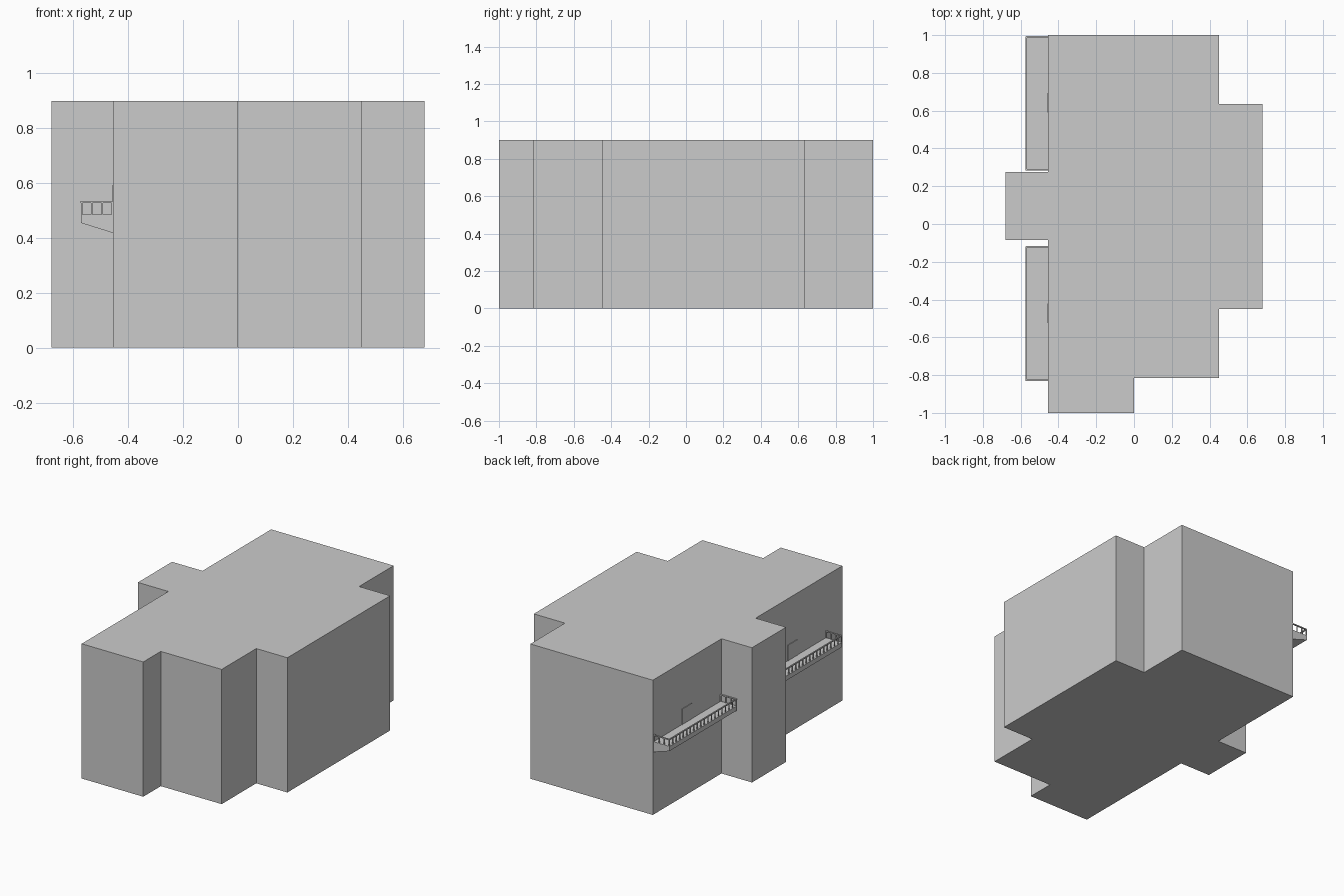
import bpy, bmesh

if "Cube" in bpy.data.objects:
    bpy.data.objects.remove(bpy.data.objects["Cube"])

WALL_X = -0.455      # main left wall
EDGE_X = -0.573      # outer edge of balconies
DECK_Z, RAIL_Z = 0.486, 0.533
HEIGHT, ROOF = 0.9, 0.02

FOOTPRINT = [(-0.455, -1), (0, -1), (0, -0.815), (0.45, -0.815), (0.45, -0.45),
             (0.68, -0.45), (0.68, 0.635), (0.45, 0.635), (0.45, 1), (-0.455, 1),
             (-0.455, 0.275), (-0.68, 0.275), (-0.68, -0.085), (-0.455, -0.085)]


def finish(name, bm):
    bmesh.ops.recalc_face_normals(bm, faces=bm.faces)
    mesh = bpy.data.meshes.new(name)
    bm.to_mesh(mesh)
    bm.free()
    obj = bpy.data.objects.new(name, mesh)
    bpy.context.collection.objects.link(obj)
    return obj


def prism(name, points, offset):
    """Extrude a closed 3D outline along an offset vector."""
    bm = bmesh.new()
    face = bm.faces.new([bm.verts.new(p) for p in points])
    ext = bmesh.ops.extrude_face_region(bm, geom=[face], use_keep_orig=True)
    verts = [g for g in ext["geom"] if isinstance(g, bmesh.types.BMVert)]
    bmesh.ops.translate(bm, verts=verts, vec=offset)
    return finish(name, bm)


def add_box(bm, lo, hi):
    verts = bmesh.ops.create_cube(bm, size=1)["verts"]
    for v in verts:
        v.co = [(a + b) / 2 + c * (b - a) for a, b, c in zip(lo, hi, v.co)]


# Building walls and flush roof slab
prism("building_walls", [(x, y, 0) for x, y in FOOTPRINT], (0, 0, HEIGHT - ROOF))
prism("roof_slab", [(x, y, HEIGHT - ROOF) for x, y in FOOTPRINT], (0, 0, ROOF))


def balcony(label, y0, y1, door_y):
    # Deck with a sloping underside
    profile = [(WALL_X, DECK_Z), (EDGE_X, DECK_Z), (EDGE_X, 0.455), (WALL_X, 0.418)]
    prism(label + "_balcony_deck", [(x, y0, z) for x, z in profile], (0, y1 - y0, 0))

    # Railing: posts plus top rail on the three open sides
    t = 0.006
    bm = bmesh.new()
    n_long, n_short = 19, 3
    for i in range(n_long + 1):
        y = y0 + (y1 - y0 - t) * i / n_long
        add_box(bm, (EDGE_X, y, DECK_Z), (EDGE_X + t, y + t, RAIL_Z))
    for i in range(1, n_short + 1):
        x = EDGE_X + (WALL_X - EDGE_X - t) * i / n_short
        for y in (y0, y1 - t):
            add_box(bm, (x, y, DECK_Z), (x + t, y + t, RAIL_Z))
    top = RAIL_Z - t
    add_box(bm, (EDGE_X - 0.001, y0, top), (EDGE_X + t + 0.001, y1, RAIL_Z + 0.001))
    for y in (y0, y1 - t):
        add_box(bm, (EDGE_X, y - 0.001, top), (WALL_X, y + t + 0.001, RAIL_Z + 0.001))
    finish(label + "_balcony_railing", bm)

    # Door leaf and its slim frame
    a, b, door_top = door_y - 0.052, door_y + 0.052, 0.591
    bm = bmesh.new()
    add_box(bm, (WALL_X - 0.002, a, DECK_Z), (WALL_X + 0.002, b, door_top - 0.003))
    finish(label + "_balcony_door", bm)
    bm = bmesh.new()
    for y in (a, b - t):
        add_box(bm, (WALL_X - 0.004, y, DECK_Z), (WALL_X + 0.002, y + t, door_top))
    add_box(bm, (WALL_X - 0.004, a, door_top - t), (WALL_X + 0.002, b, door_top))
    finish(label + "_door_frame", bm)


balcony("rear", 0.283, 0.993, 0.642)
balcony("front", -0.83, -0.118, -0.472)
